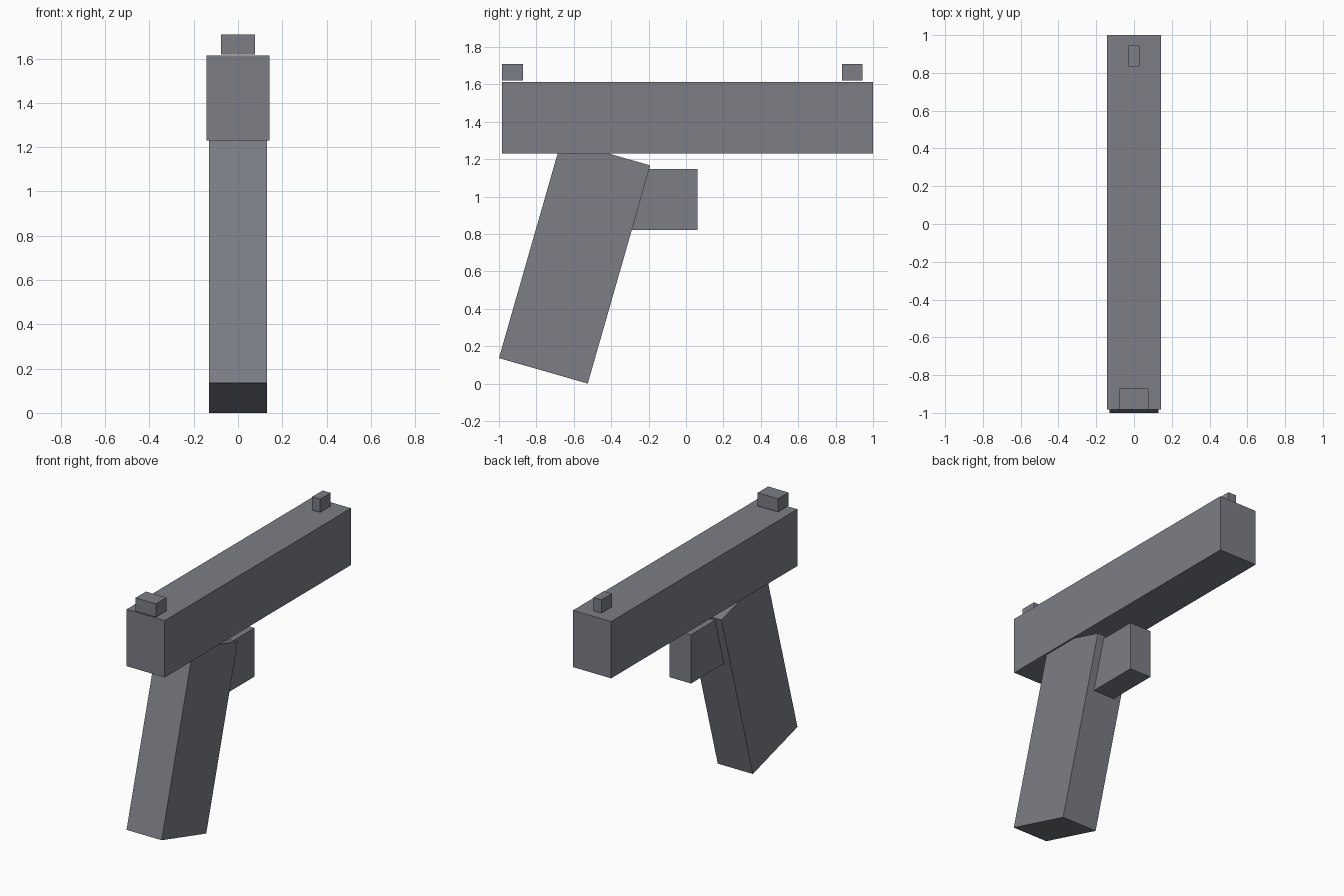
import bpy
import math

if "Cube" in bpy.data.objects:
    bpy.data.objects.remove(bpy.data.objects["Cube"])

# Dark gunmetal finish shared by all parts
dark = bpy.data.materials.new("dark_metal")
dark.diffuse_color = (0.2, 0.21, 0.24, 1)
dark.use_nodes = True
dark.node_tree.nodes["Principled BSDF"].inputs["Base Color"].default_value = dark.diffuse_color


def block(name, x_half, y, z, tilt=0):
    """Box spanning the y and z ranges, centred on x = 0, tilted about its own x axis."""
    bpy.ops.mesh.primitive_cube_add(
        size=1, location=(0, sum(y) / 2, sum(z) / 2))
    obj = bpy.context.object
    obj.name = name
    obj.scale = (2 * x_half, y[1] - y[0], z[1] - z[0])
    bpy.ops.object.transform_apply(location=False, rotation=False, scale=True)
    obj.rotation_euler.x = math.radians(tilt)
    obj.data.materials.append(dark)
    return obj


# Long upper body
block("slide", 0.142, (-0.983, 1.0), (1.23, 1.613))

# Leaning handle, its top corner buried in the slide
block("grip", 0.131, (-0.8425, -0.3485), (0.0445, 1.2575), tilt=-16)

# Solid block in front of the grip, rear end buried in it
block("trigger_guard", 0.08, (-0.36, 0.061), (0.82, 1.148))

# Sights sit a hair above the slide
block("rear_sight", 0.076, (-0.983, -0.872), (1.619, 1.708))
block("front_sight", 0.03, (0.833, 0.944), (1.619, 1.708))
